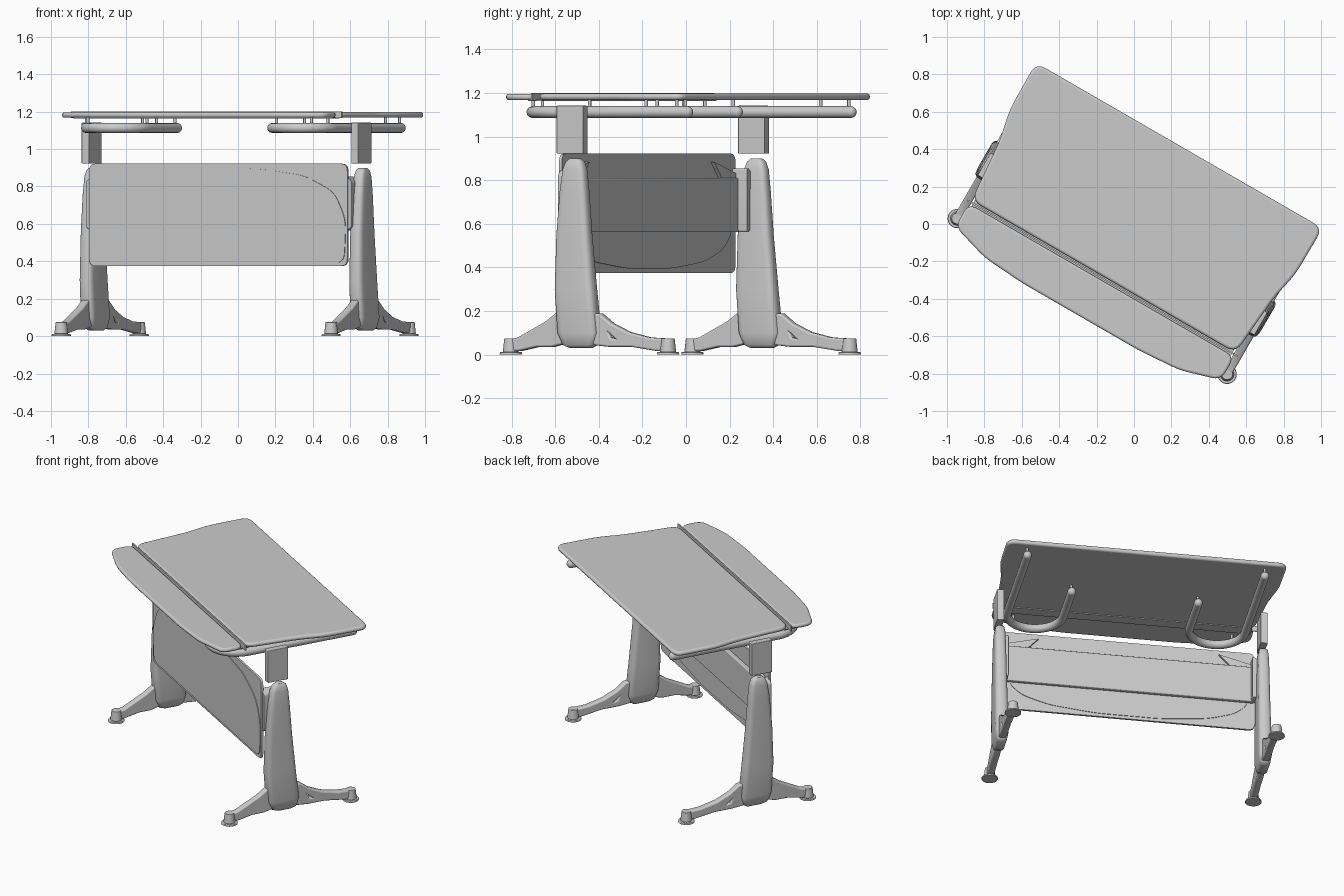
import bpy, bmesh, math
from mathutils import Matrix, Vector

if "Cube" in bpy.data.objects:
    bpy.data.objects.remove(bpy.data.objects["Cube"])

grey = bpy.data.materials.new("light_grey")
grey.use_nodes = True
grey.diffuse_color = (0.6, 0.6, 0.6, 1)
grey.node_tree.nodes["Principled BSDF"].inputs["Base Color"].default_value = (0.6, 0.6, 0.6, 1)

TURN = math.radians(-30)          # the whole desk stands turned about z
AXES = {                          # outline (a, b) and depth c -> local x, y, z
    "top": lambda a, b, c: (a, b, c),
    "front": lambda a, b, c: (a, c, b),
    "side": lambda a, b, c: (c, a, b),
}


def finish(name, mesh, mirror=False, bevel=0, smooth=40):
    ob = bpy.data.objects.new(name, mesh)
    bpy.context.collection.objects.link(ob)
    mesh.materials.clear()
    mesh.materials.append(grey)
    ob.rotation_euler.z = TURN
    bpy.ops.object.select_all(action="DESELECT")
    ob.select_set(True)
    bpy.context.view_layer.objects.active = ob
    if bevel:
        b = ob.modifiers.new("Bevel", "BEVEL")
        b.width, b.segments, b.limit_method = bevel, 3, "ANGLE"
    if mirror:
        ob.modifiers.new("Mirror", "MIRROR").use_mirror_merge = False
    bpy.ops.object.shade_smooth_by_angle(angle=math.radians(smooth))
    return ob


def from_bmesh(name, bm, **kw):
    bmesh.ops.recalc_face_normals(bm, faces=bm.faces)
    mesh = bpy.data.meshes.new(name)
    bm.to_mesh(mesh)
    bm.free()
    return finish(name, mesh, **kw)


def rounded(points, radius, steps=5):
    """Round every corner of an outline."""
    pts, out = [Vector(p) for p in points], []
    for i, p in enumerate(pts):
        ends = []
        for q in (pts[i - 1], pts[(i + 1) % len(pts)]):
            d = q - p
            ends.append(p + d.normalized() * min(radius, d.length * 0.45))
        for k in range(steps + 1):
            t = k / steps
            out.append(ends[0] * (1 - t) ** 2 + p * 2 * t * (1 - t) + ends[1] * t * t)
    return out


def prism(name, outline, lo, hi, plane="top", **kw):
    bm = bmesh.new()
    place = AXES[plane]
    face = bm.faces.new([bm.verts.new(place(a, b, lo)) for a, b in outline])
    shift = Vector(place(0, 0, hi - lo))
    new = bmesh.ops.extrude_face_region(bm, geom=[face])["geom"]
    bmesh.ops.translate(bm, vec=shift, verts=[v for v in new if isinstance(v, bmesh.types.BMVert)])
    return from_bmesh(name, bm, **kw)


def rect(a0, a1, b0, b1):
    return [(a0, b0), (a1, b0), (a1, b1), (a0, b1)]


def both_sides(half):
    """Complete an outline given for its right half."""
    return half + [(-a, b) for a, b in reversed(half)]


def curve_mesh(loops, closed, **settings):
    cu = bpy.data.curves.new("helper_curve", "CURVE")
    for key, value in settings.items():
        setattr(cu, key, value)
    for pts in loops:
        sp = cu.splines.new("POLY")
        sp.points.add(len(pts) - 1)
        for p, co in zip(sp.points, pts):
            p.co = (*co, 0, 1)
        sp.use_cyclic_u = closed
    ob = bpy.data.objects.new("helper_curve", cu)
    bpy.context.collection.objects.link(ob)
    bpy.context.view_layer.update()
    mesh = bpy.data.meshes.new_from_object(ob.evaluated_get(bpy.context.evaluated_depsgraph_get()))
    bpy.data.objects.remove(ob)
    return mesh


# Desk top: main board and bowed front strip
board = both_sides([(0.815, -0.325), (0.845, 0.03), (0.882, 0.2), (0.885, 0.485)])
prism("main_board", rounded(board, 0.06), 1.168, 1.198, bevel=0.013)
strip = both_sides([(0.36, -0.572), (0.6, -0.555), (0.82, -0.49), (0.82, -0.347)])
prism("front_strip", rounded(strip, 0.05), 1.168, 1.196, bevel=0.012)
prism("pencil_rail", rect(-0.835, 0.835, -0.34, -0.331), 1.165, 1.2)
prism("rail_underside", rect(-0.8, 0.8, -0.375, -0.3), 1.163, 1.17)

# U-shaped support tubes under the top, with rounded tips
cx, r = 0.575, 0.175
path = [(0.75, 0.44)] + [(cx + r * math.cos(t * math.pi / 16), -0.28 - r * math.sin(t * math.pi / 16))
                         for t in range(17)] + [(0.4, 0.04)]
tube = curve_mesh([path], False, dimensions="3D", bevel_depth=0.027, bevel_resolution=4)
tube.transform(Matrix.Translation((0, 0, 1.113)))
finish("support_tube", tube, mirror=True)
bm = bmesh.new()
for tip in (path[0], path[-1]):
    bmesh.ops.create_uvsphere(bm, u_segments=16, v_segments=10, radius=0.027,
                              matrix=Matrix.Translation((*tip, 1.113)))
from_bmesh("tube_tips", bm, mirror=True)

# Spacer pins between tubes and top
bm = bmesh.new()
for x, y in [(0.75, 0.43), (0.75, 0.28), (0.745, -0.33), (0.69, -0.41), (0.4, 0.02), (0.4, -0.28)]:
    bmesh.ops.create_cone(bm, cap_ends=True, segments=12, radius1=0.008, radius2=0.008, depth=0.04,
                          matrix=Matrix.Translation((x, y, 1.153)))
from_bmesh("spacer_pins", bm, mirror=True)

# Lifting posts
prism("lifting_post", rect(0.81, 0.855, -0.193, -0.053), 0.922, 1.142, mirror=True, bevel=0.004)

# Column shells: rounded sections lofted upward (z, half width, front, back)
sections = [(0.03, 0.02, -0.13, -0.02), (0.045, 0.033, -0.165, 0.005), (0.1, 0.042, -0.19, 0.022),
            (0.3, 0.04, -0.205, 0.0), (0.55, 0.037, -0.197, -0.025), (0.75, 0.035, -0.18, -0.04),
            (0.85, 0.032, -0.165, -0.05), (0.885, 0.027, -0.15, -0.062), (0.9, 0.017, -0.132, -0.08)]
bm = bmesh.new()
rings = []
for z, h, y0, y1 in sections:
    outline = rounded(rect(0.832 - h, 0.832 + h, y0, y1), h * 0.85, 4)
    rings.append([bm.verts.new((x, y, z)) for x, y in outline])
for low, high in zip(rings, rings[1:]):
    for i in range(len(low)):
        bm.faces.new((low[i - 1], low[i], high[i], high[i - 1]))
bm.faces.new(rings[0])
bm.faces.new(rings[-1])
from_bmesh("column_shell", bm, mirror=True, smooth=50)

# Feet: flat arms cut from a side outline, the rear one with an opening
to_side = Matrix(((0, 0, 1, 0.832), (1, 0, 0, 0), (0, 1, 0, 0), (0, 0, 0, 1)))
rear = [(-0.02, 0.18), (0.03, 0.18), (0.09, 0.135), (0.18, 0.095), (0.29, 0.07), (0.39, 0.065),
        (0.4, 0.025), (0.34, 0.025), (0.2, 0.045), (0.08, 0.045), (-0.02, 0.055)]
opening = [(0.055, 0.13), (0.09, 0.105), (0.135, 0.07), (0.12, 0.062), (0.085, 0.07)]
front = [(-0.16, 0.2), (-0.2, 0.18), (-0.25, 0.145), (-0.34, 0.1), (-0.4, 0.07), (-0.45, 0.062),
         (-0.46, 0.025), (-0.4, 0.025), (-0.3, 0.045), (-0.22, 0.045), (-0.16, 0.06)]
for name, loops in (("rear_foot_arm", [rear, opening]), ("front_foot_arm", [front])):
    arm = curve_mesh(loops, True, dimensions="2D", fill_mode="BOTH", extrude=0.014,
                     bevel_depth=0.009, bevel_resolution=2)
    arm.transform(to_side)
    finish(name, arm, mirror=True)

# Foot caps and floor pads
for name, radii, z0, z1 in (("foot_cap", (0.037, 0.03), 0.012, 0.075), ("floor_pad", (0.052, 0.05), 0, 0.012)):
    bm = bmesh.new()
    for y in (-0.447, 0.386):
        bmesh.ops.create_cone(bm, cap_ends=True, segments=28, radius1=radii[0], radius2=radii[1],
                              depth=z1 - z0, matrix=Matrix.Translation((0.833, y, (z0 + z1) / 2)))
    from_bmesh(name, bm, mirror=True, bevel=0.003)

# Privacy panel with shallow arched layers on front and back
prism("privacy_panel", rounded(rect(-0.797, 0.797, 0.375, 0.922), 0.04), -0.212, -0.198, "front")
arch = both_sides([(0.78, 0.39), (0.79, 0.62), (0.72, 0.77), (0.53, 0.86), (0.25, 0.895)])
prism("front_arched_layer", rounded(arch, 0.06), -0.216, -0.211, "front")
belly = both_sides([(0.2, 0.395), (0.5, 0.425), (0.68, 0.48), (0.77, 0.57)])
prism("rear_arched_layer", rounded(belly, 0.06), -0.199, -0.194, "front")

# Cross beam behind the panel, corner gussets and column brackets
prism("cross_beam", rect(-0.785, 0.785, 0.562, 0.81), -0.198, -0.168, "front", bevel=0.006)
prism("corner_gusset", [(0.785, 0.8), (0.65, 0.8), (0.57, 0.885), (0.78, 0.83)], -0.198, -0.18, "front", mirror=True)
prism("column_bracket", rounded([(0.77, 0.56), (0.82, 0.58), (0.82, 0.83), (0.77, 0.86)], 0.015),
      -0.205, -0.12, "front", mirror=True, bevel=0.006)
